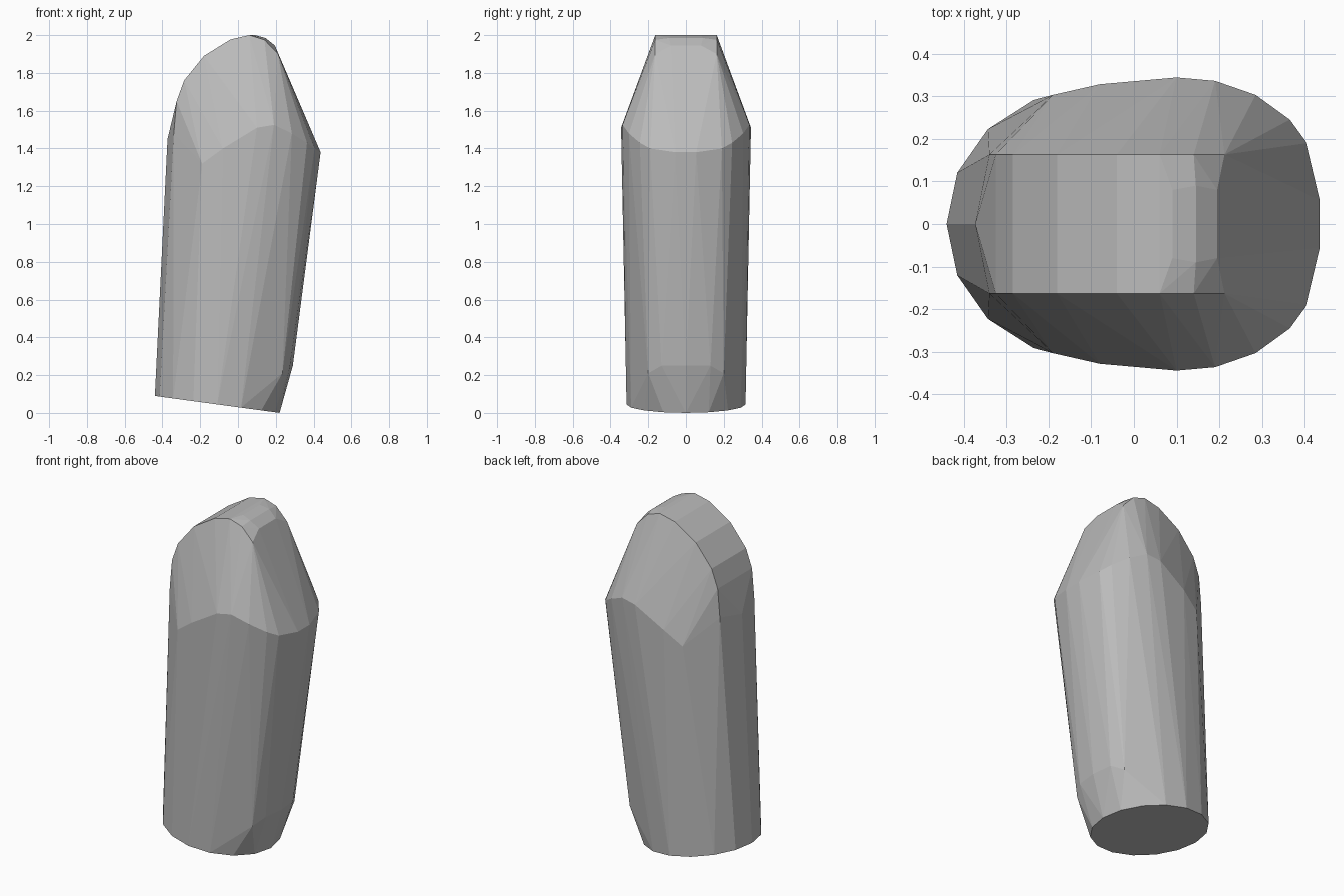
import bpy, bmesh, math

if "Cube" in bpy.data.objects:
    bpy.data.objects.remove(bpy.data.objects["Cube"])

# One plain grey for the whole solid
grey = bpy.data.materials.new("mid grey")
grey.diffuse_color = (0.5, 0.5, 0.5, 1)
grey.use_nodes = True
grey.node_tree.nodes["Principled BSDF"].inputs["Base Color"].default_value = grey.diffuse_color

points = []


def mirrored(profile):
    """Add each point on the front (-y) and back (+y) sides."""
    for x, y, z in profile:
        points.append((x, y, z))
        if y:
            points.append((x, -y, z))


# Slanted oval base
for i in range(16):
    a = 2 * math.pi * i / 16
    x = -0.11 + 0.33 * math.cos(a)
    points.append((x, 0.315 * math.sin(a), 0.03 - 0.136 * x))

# Bulge above the base on the right
mirrored([(0.29, 0.0, 0.25), (0.275, 0.13, 0.25), (0.235, 0.2, 0.21)])

# Shoulder line, from the right round to the left
mirrored([(0.437, 0.055, 1.38), (0.405, 0.19, 1.40), (0.365, 0.245, 1.43),
          (0.285, 0.303, 1.48), (0.19, 0.336, 1.525), (0.10, 0.344, 1.51),
          (-0.08, 0.328, 1.40), (-0.19, 0.303, 1.32)])

# Flat-sided rounded crest
mirrored([(x, 0.163, z) for x, z in
          [(-0.34, 1.48), (-0.325, 1.65), (-0.285, 1.76), (-0.18, 1.89),
           (-0.04, 1.977), (0.06, 2.0), (0.14, 1.975), (0.212, 1.90)]])
mirrored([(-0.373, 0, 1.45), (0.09, 0.08, 2.0), (0.145, 0.09, 1.985),
          (0.195, 0.08, 1.945)])

# Wrap the rings in one faceted skin
bm = bmesh.new()
for p in points:
    bm.verts.new(p)
bmesh.ops.convex_hull(bm, input=bm.verts[:])
bmesh.ops.delete(bm, geom=[v for v in bm.verts if not v.link_faces], context='VERTS')
bmesh.ops.dissolve_limit(bm, angle_limit=math.radians(1),
                         verts=bm.verts[:], edges=bm.edges[:])
bmesh.ops.recalc_face_normals(bm, faces=bm.faces[:])

mesh = bpy.data.meshes.new("faceted_body")
bm.to_mesh(mesh)
bm.free()
mesh.materials.append(grey)
body = bpy.data.objects.new("faceted_body", mesh)
bpy.context.collection.objects.link(body)
